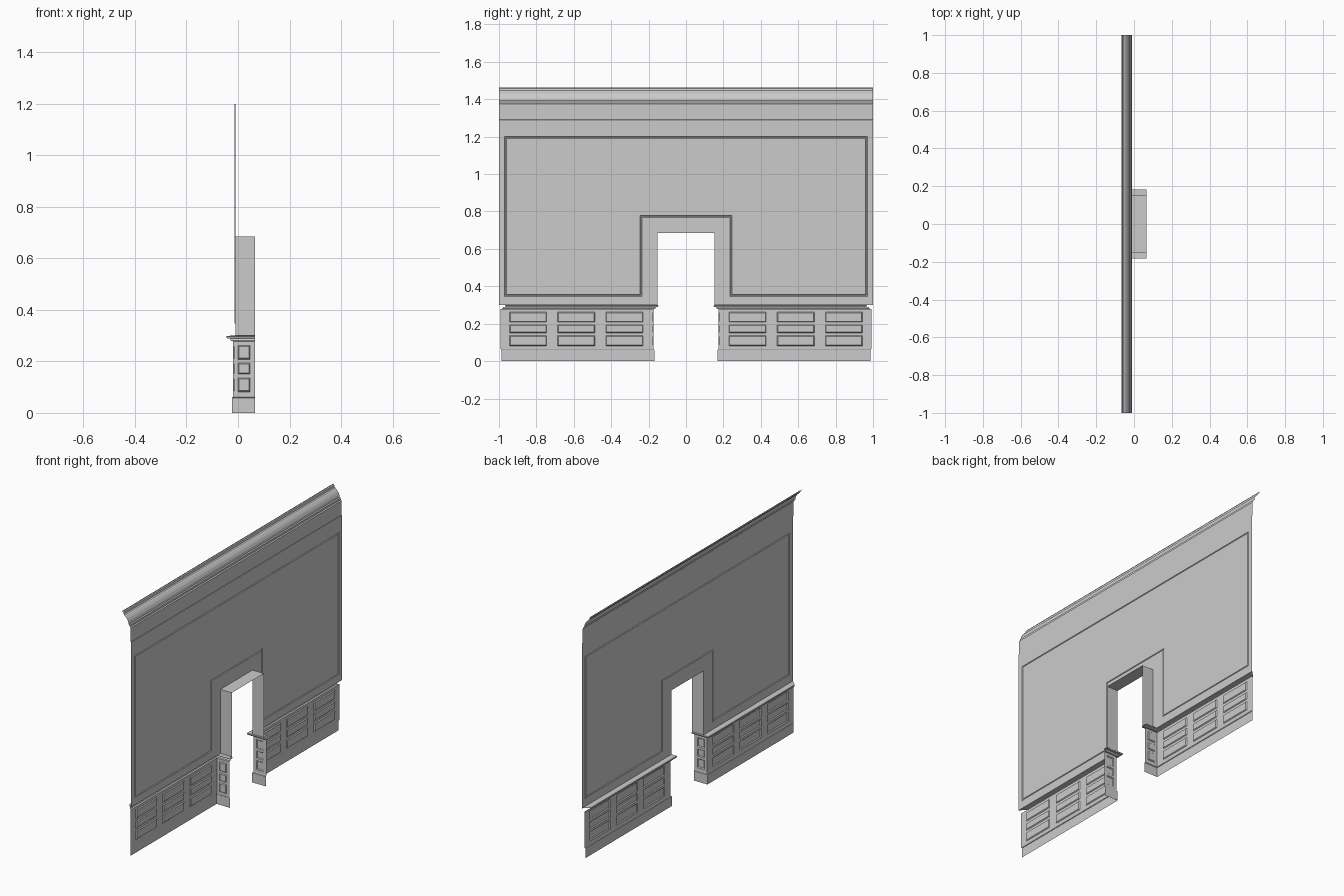
import bpy, bmesh

if "Cube" in bpy.data.objects:
    bpy.data.objects.remove(bpy.data.objects["Cube"])

W, BACK = -0.01, 0.066        # wall plane, rear edge of the doorway reveal
J, D = 0.183, 0.152           # half widths: lower doorway, upper doorway
FACE = 0.009                  # wainscot face offset from the wall


def finish(name, bm, mirror=True):
    bmesh.ops.remove_doubles(bm, verts=bm.verts, dist=1e-5)
    me = bpy.data.meshes.new(name)
    bm.to_mesh(me)
    bm.free()
    ob = bpy.data.objects.new(name, me)
    bpy.context.collection.objects.link(ob)
    if mirror:
        m = ob.modifiers.new("mirror", 'MIRROR')
        m.use_axis = (False, True, False)
        m.use_clip = True
    return ob


def bridge(bm, a, b):
    """Quads between two rows of points."""
    va, vb = [bm.verts.new(p) for p in a], [bm.verts.new(p) for p in b]
    return [bm.faces.new((va[i], va[i + 1], vb[i + 1], vb[i])) for i in range(len(a) - 1)]


def trim(name, profile):
    """Sweep an (offset, z) profile along the wall, round the corner, into the doorway."""
    bm = bmesh.new()
    path = [lambda o, z: (W - o, -1 + o, z),
            lambda o, z: (W - o, -J + o, z),
            lambda o, z: (BACK, -J + o, z)]
    for p, q in zip(path, path[1:]):
        bridge(bm, [p(*c) for c in profile], [q(*c) for c in profile])
    return finish(name, bm)


def panelled(name, place, us, zs):
    """Grid face whose odd cells become recessed panels."""
    bm = bmesh.new()
    panels = []
    for i in range(len(us) - 1):
        col = bridge(bm, [place(us[i], z) for z in zs], [place(us[i + 1], z) for z in zs])
        if i % 2:
            panels += col[1::2]
    bmesh.ops.remove_doubles(bm, verts=bm.verts, dist=1e-5)
    bm.normal_update()
    bmesh.ops.inset_individual(bm, faces=panels, thickness=0.006, depth=-0.005)
    return finish(name, bm)


# Baseboard and chair rail
trim("baseboard", [(0.014, 0), (0.014, 0.058), (0.011, 0.06), (FACE, 0.066)])
trim("chair_rail", [(FACE, 0.278), (0.018, 0.28), (0.022, 0.288), (0.033, 0.289),
                    (0.035, 0.291), (0.035, 0.297), (0.033, 0.299), (0, 0.3)])

# Wainscot with recessed panels, on the wall and inside the doorway
rows = [0.066, 0.082, 0.136, 0.15, 0.194, 0.208, 0.262, 0.278]
panelled("wainscot", lambda u, z: (W - FACE, u, z),
         [-1 + FACE, -0.943, -0.745, -0.687, -0.487, -0.429, -0.229, -J + FACE], rows)
panelled("doorway_wainscot", lambda u, z: (u, -J + FACE, z),
         [W - FACE, 0.0, 0.047, BACK], rows)

# Upper wall with a raised moulding line following the doorway
bm = bmesh.new()
outline = [(0, 1.2), (-0.97, 1.2), (-0.97, 0.345), (-0.235, 0.345), (-0.235, 0.767), (0, 0.767)]
inward = [(0, -1), (1, -1), (1, 1), (-1, 1), (-1, 1), (0, 1)]
rings = [[(W, y, z) for y, z in [(0, 1.29), (-1, 1.29), (-1, 0.3), (-D, 0.3), (-D, 0.684), (0, 0.684)]]]
for t, h in [(0, 0), (0.003, 0.004), (0.008, 0.004), (0.011, 0)]:
    rings.append([(W - h, y + dy * t, z + dz * t) for (y, z), (dy, dz) in zip(outline, inward)])
for a, b in zip(rings, rings[1:]):
    bridge(bm, b, a)
bm.faces.new([bm.verts.new(p) for p in reversed(rings[-1])])
finish("upper_wall", bm)

# Doorway reveal: jamb and head
bm = bmesh.new()
side = [(-D, 0.3), (-D, 0.684), (0, 0.684)]
bridge(bm, [(W, y, z) for y, z in side], [(BACK, y, z) for y, z in side])
finish("doorway_reveal", bm)

# Frieze and crown moulding
bm = bmesh.new()
crown = [(W, 1.29), (-0.012, 1.291), (-0.012, 1.375), (-0.018, 1.38), (-0.019, 1.39),
         (-0.025, 1.394), (-0.028, 1.408), (-0.035, 1.422), (-0.046, 1.434), (-0.052, 1.438),
         (-0.054, 1.443), (-0.058, 1.446), (-0.061, 1.457), (-0.067, 1.46), (-0.067, 1.464)]
bridge(bm, [(x, -1, z) for x, z in crown], [(x, 1, z) for x, z in crown])
finish("crown_moulding", bm, mirror=False)
